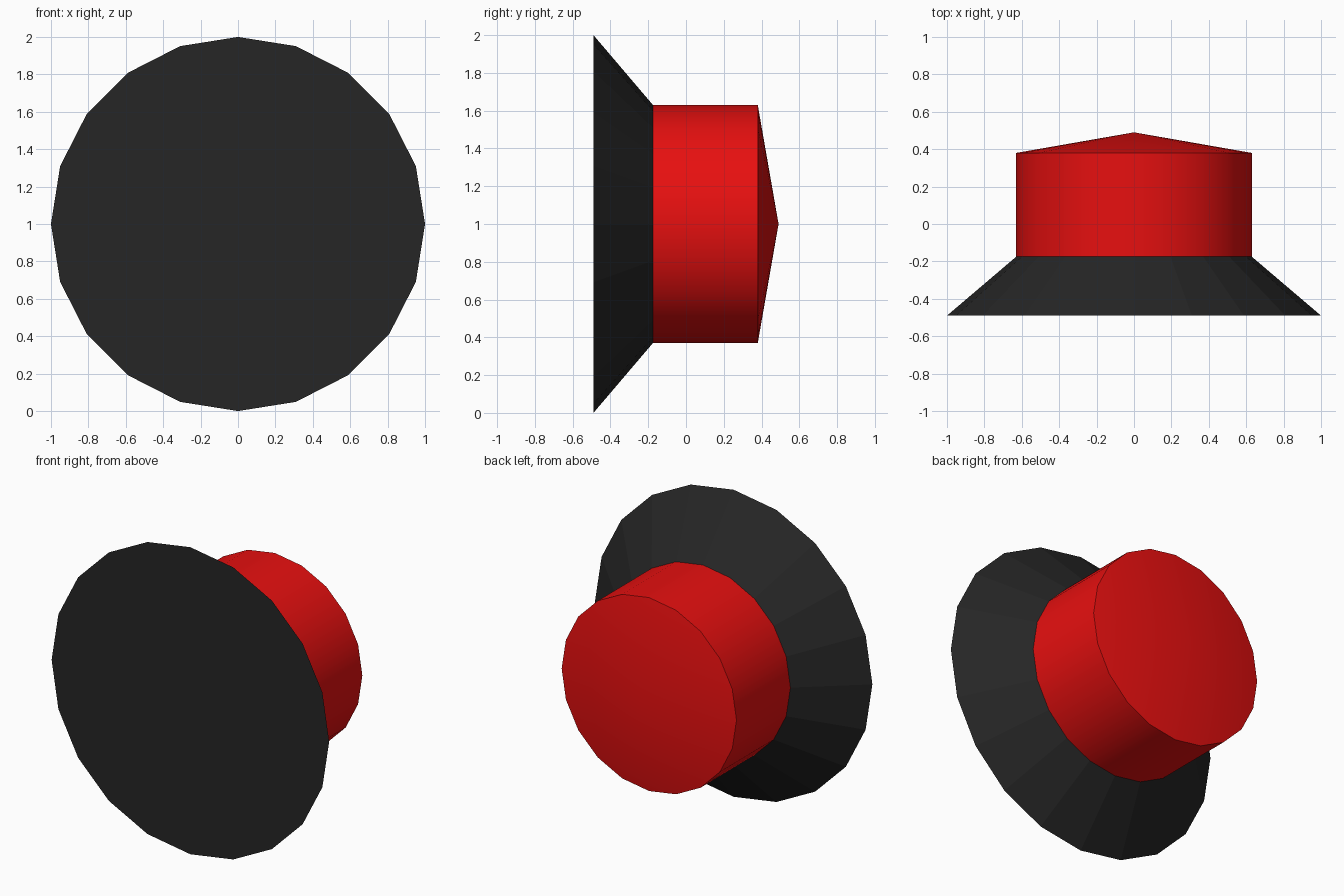
import bpy, bmesh, math

if "Cube" in bpy.data.objects:
    bpy.data.objects.remove(bpy.data.objects["Cube"])

SIDES = 20
CENTRE_Z = 1.0


def material(name, rgb):
    m = bpy.data.materials.new(name)
    m.diffuse_color = (*rgb, 1.0)
    m.use_nodes = True
    m.node_tree.nodes["Principled BSDF"].inputs["Base Color"].default_value = m.diffuse_color
    return m


def lathe(name, profile, mat, smooth):
    """Spin (radius, y) points about the y axis; radius 0 gives an apex."""
    bm = bmesh.new()
    rings = []
    for r, y in profile:
        if r == 0:
            rings.append([bm.verts.new((0, y, 0))])
        else:
            rings.append([bm.verts.new((r * math.cos(i * math.tau / SIDES), y,
                                        r * math.sin(i * math.tau / SIDES)))
                          for i in range(SIDES)])
    for a, b in zip(rings, rings[1:]):
        for i in range(SIDES):
            j = (i + 1) % SIDES
            if len(b) == 1:
                bm.faces.new((a[i], a[j], b[0]))
            else:
                bm.faces.new((a[i], a[j], b[j], b[i]))
    for ring in (rings[0], rings[-1]):
        if len(ring) > 1:
            bm.faces.new(ring)
    bmesh.ops.recalc_face_normals(bm, faces=bm.faces)
    mesh = bpy.data.meshes.new(name)
    bm.to_mesh(mesh)
    bm.free()
    mesh.materials.append(mat)
    obj = bpy.data.objects.new(name, mesh)
    obj.location.z = CENTRE_Z
    bpy.context.collection.objects.link(obj)
    if smooth:
        bpy.ops.object.select_all(action='DESELECT')
        obj.select_set(True)
        bpy.context.view_layer.objects.active = obj
        bpy.ops.object.shade_smooth_by_angle(angle=math.radians(30))
    return obj


black = material("black", (0.019, 0.019, 0.019))
red = material("red", (0.8, 0.005, 0.005))

# Flared dark disc at the front
lathe("flared_base", [(1.0, -0.49), (0.63, -0.175)], black, False)

# Red drum with a shallow pointed back
lathe("drum", [(0.63, -0.175), (0.63, 0.38), (0, 0.49)], red, True)
